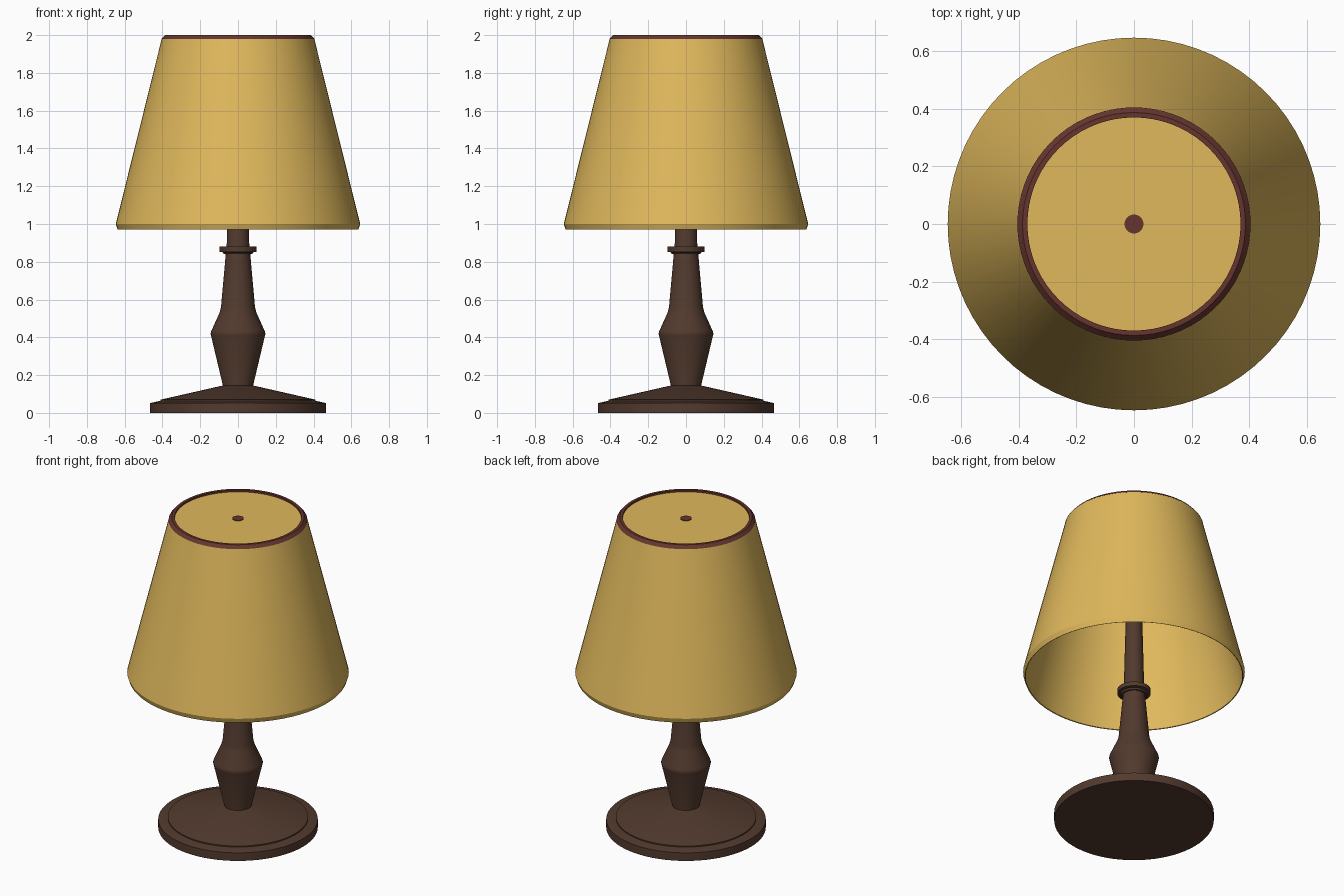
import bpy, bmesh, math

if "Cube" in bpy.data.objects:
    bpy.data.objects.remove(bpy.data.objects["Cube"])

SEG = 72


def material(name, rgb):
    m = bpy.data.materials.new(name)
    m.diffuse_color = (*rgb, 1)
    m.use_nodes = True
    m.node_tree.nodes["Principled BSDF"].inputs["Base Color"].default_value = m.diffuse_color
    return m


wood = material("dark_wood", (0.084, 0.042, 0.027))
fabric = material("gold_fabric", (0.74, 0.48, 0.107))
trim = material("red_brown_trim", (0.13, 0.036, 0.028))


def lathe(name, profile, mat, closed=False):
    """Spin an (r, z) profile round the z axis."""
    bm = bmesh.new()
    vs = [bm.verts.new((r, 0, z)) for r, z in profile]
    pairs = list(zip(vs, vs[1:])) + ([(vs[-1], vs[0])] if closed else [])
    edges = [bm.edges.new(p) for p in pairs]
    bmesh.ops.spin(bm, geom=vs + edges, cent=(0, 0, 0), axis=(0, 0, 1),
                   angle=2 * math.pi, steps=SEG, use_merge=True)
    bmesh.ops.remove_doubles(bm, verts=bm.verts, dist=1e-5)
    bmesh.ops.recalc_face_normals(bm, faces=bm.faces)
    me = bpy.data.meshes.new(name)
    bm.to_mesh(me)
    bm.free()
    me.materials.append(mat)
    ob = bpy.data.objects.new(name, me)
    bpy.context.collection.objects.link(ob)
    bpy.ops.object.select_all(action='DESELECT')
    ob.select_set(True)
    bpy.context.view_layer.objects.active = ob
    bpy.ops.object.shade_smooth_by_angle(angle=math.radians(30))
    return ob


# Foot: low disc with a shallow cone on top
lathe("base_disc", [(0, 0), (0.466, 0), (0.466, 0.052), (0.415, 0.063), (0, 0.063)], wood)
lathe("base_cone", [(0, 0.055), (0.41, 0.055), (0.41, 0.07), (0.08, 0.145), (0, 0.145)], wood)

# Turned stem, tapering up to the top of the shade
lathe("stem", [(0, 0.13), (0.08, 0.13), (0.08, 0.145), (0.143, 0.41), (0.145, 0.42),
               (0.142, 0.432), (0.098, 0.53), (0.09, 0.56), (0.064, 0.85),
               (0.06, 0.88), (0.033, 1.98), (0, 1.98)], wood)
lathe("stem_collar", [(0.055, 0.84), (0.075, 0.84), (0.08, 0.85), (0.097, 0.853),
                      (0.097, 0.88), (0.055, 0.88)], wood, closed=True)

# Shade: thin cone wall with an inward-turned bottom lip
lathe("shade", [(0.395, 1.98), (0.404, 1.98), (0.647, 1.0), (0.637, 0.97),
                (0.632, 0.972), (0.638, 1.0)], fabric, closed=True)
lathe("shade_top", [(0, 1.978), (0.385, 1.978), (0.385, 1.988), (0, 1.988)], fabric)

# Dark rim and central button on top of the shade
lathe("shade_rim", [(0.37, 1.98), (0.405, 1.98), (0.387, 2.0), (0.37, 2.0)], trim, closed=True)
lathe("top_button", [(0, 1.98), (0.033, 1.98), (0.033, 1.992), (0, 1.992)], trim)
